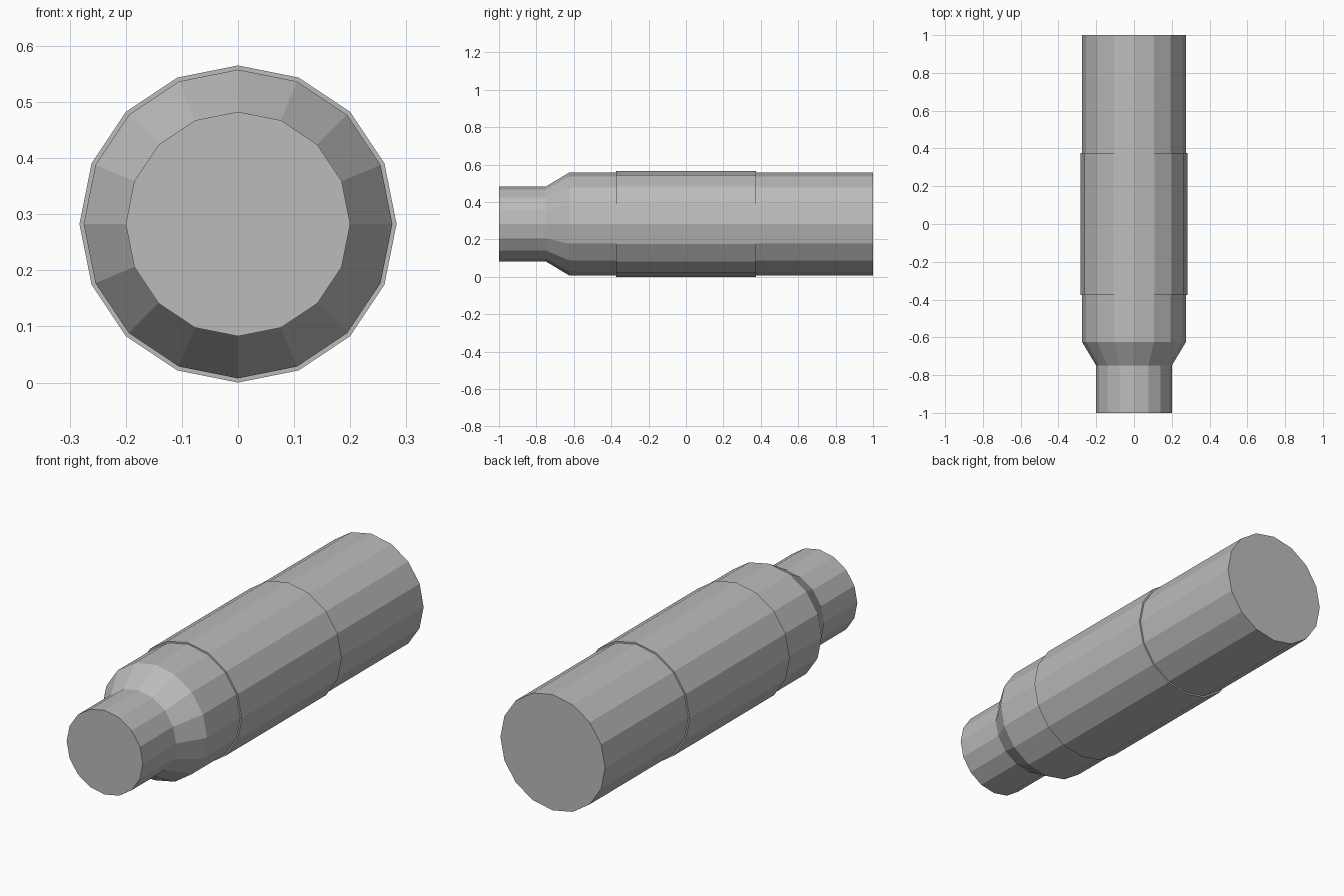
import bpy, bmesh
from math import cos, sin, tau

if "Cube" in bpy.data.objects:
    bpy.data.objects.remove(bpy.data.objects["Cube"], do_unlink=True)

SIDES = 16
AXIS_Z = 0.2825

grey = bpy.data.materials.new("plain grey")
grey.use_nodes = True
colour = (0.5, 0.5, 0.5, 1)
grey.diffuse_color = colour
grey.node_tree.nodes["Principled BSDF"].inputs["Base Color"].default_value = colour


def lathe(name, profile, closed=False):
    """Turn (y, radius) points around the long axis; cap the ends unless the profile is closed."""
    bm = bmesh.new()
    rings = []
    for y, r in profile:
        rings.append([bm.verts.new((r * cos(tau * i / SIDES), y, r * sin(tau * i / SIDES)))
                      for i in range(SIDES)])
    pairs = list(zip(rings, rings[1:]))
    if closed:
        pairs.append((rings[-1], rings[0]))
    else:
        bm.faces.new(rings[0])
        bm.faces.new(rings[-1])
    for a, b in pairs:
        for i in range(SIDES):
            j = (i + 1) % SIDES
            bm.faces.new((a[i], a[j], b[j], b[i]))
    bmesh.ops.recalc_face_normals(bm, faces=bm.faces)
    mesh = bpy.data.meshes.new(name)
    bm.to_mesh(mesh)
    bm.free()
    mesh.materials.append(grey)
    obj = bpy.data.objects.new(name, mesh)
    obj.location.z = AXIS_Z
    bpy.context.collection.objects.link(obj)
    return obj


# Main body: narrow neck, tapered shoulder, long barrel
lathe("body", [(-1, 0.2), (-0.75, 0.2), (-0.625, 0.275), (1, 0.275)])

# Thin sleeve around the middle
lathe("sleeve", [(-0.375, 0.275), (-0.375, 0.2825), (0.375, 0.2825), (0.375, 0.275)], closed=True)
